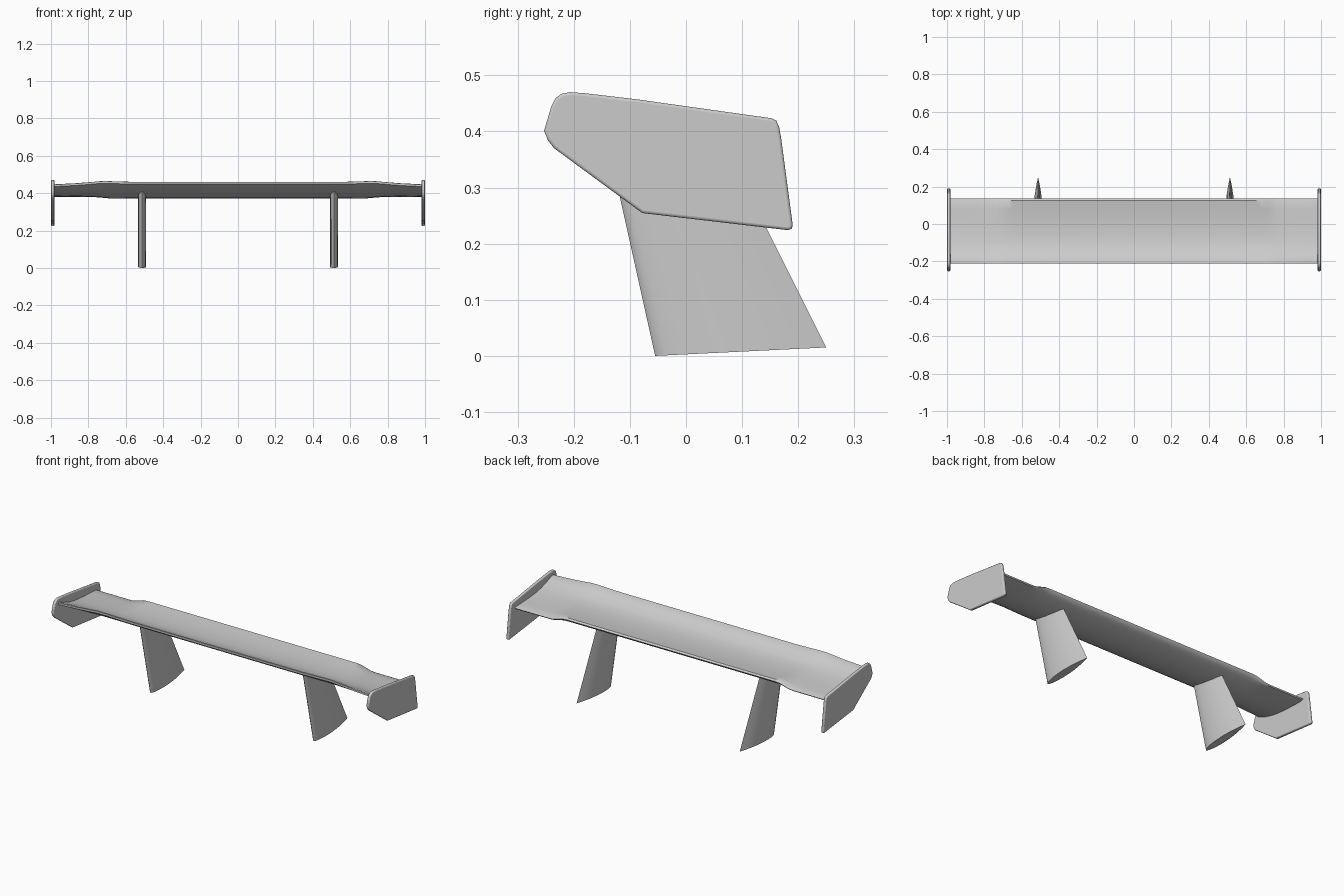
import bpy, bmesh, math

if "Cube" in bpy.data.objects:
    bpy.data.objects.remove(bpy.data.objects["Cube"])


def finish(name, bm):
    bmesh.ops.recalc_face_normals(bm, faces=bm.faces)
    me = bpy.data.meshes.new(name)
    bm.to_mesh(me)
    bm.free()
    ob = bpy.data.objects.new(name, me)
    bpy.context.collection.objects.link(ob)
    return ob


def smooth(ob, angle):
    bpy.ops.object.select_all(action='DESELECT')
    ob.select_set(True)
    bpy.context.view_layer.objects.active = ob
    bpy.ops.object.shade_smooth_by_angle(angle=math.radians(angle))


def loft(name, rings):
    """Skin a list of equal-length closed rings and cap both ends."""
    bm = bmesh.new()
    rows = [[bm.verts.new(p) for p in r] for r in rings]
    n = len(rows[0])
    for a, b in zip(rows, rows[1:]):
        for i in range(n):
            j = (i + 1) % n
            bm.faces.new((a[i], a[j], b[j], b[i]))
    bm.faces.new(rows[0])
    bm.faces.new(rows[-1])
    return finish(name, bm)


# Wing: (y, z at the tips, z in the middle) around the section
section = [(.135, .387, .408), (.125, .391, .415), (.08, .393, .410),
           (.02, .396, .405), (-.05, .402, .406), (-.10, .411, .412),
           (-.13, .420, .421), (-.17, .433, .440), (-.203, .447, .460),
           (-.21, .445, .459), (-.21, .435, .448), (-.18, .421, .427),
           (-.145, .408, .408), (-.10, .396, .389), (-.05, .388, .377),
           (.01, .383, .372), (.07, .380, .377), (.115, .379, .390),
           (.13, .381, .400)]
# (x, blend to middle shape at rear edge, same at front edge)
stations = [(.986, 0, 0), (.86, 0, .5), (.765, 0, 1.1), (.74, .12, 1.3),
            (.71, .55, 1.35), (.68, .92, 1.3), (.65, 1, 1.2), (.55, 1, 1)]
stations = [(-x, b, f) for x, b, f in stations] + stations[::-1]
rings = []
for x, back, front in stations:
    ring = []
    for y, tip, mid in section:
        s = (.135 - y) / .345
        w = back + (front - back) * s
        ring.append((x, y, tip + (mid - tip) * w))
    rings.append(ring)
smooth(loft("wing", rings), 40)

# Struts: leaning, pointed aerofoil section between foot and wing
half = [(0, 0), (.02, .006), (.07, .012), (.17, .018), (.32, .022),
        (.5, .022), (.68, .018), (.85, .010), (1, 0)]
outline = half + [(t, -w) for t, w in half[-2:0:-1]]
ends = [((-.055, 0), (.25, .015)), ((-.147, .414), (.062, .390))]
for side, label in ((-1, "left"), (1, "right")):
    rings = [[(side * .513 + w, a[0] + (b[0] - a[0]) * t, a[1] + (b[1] - a[1]) * t)
              for t, w in outline] for a, b in ends]
    smooth(loft(label + "_strut", rings), 40)

# End plates: rounded polygon with softened rims
plate = [(-.253, .401), (-.240, .445), (-.233, .459), (-.222, .467),
         (-.207, .470), (-.18, .468), (-.09, .4575), (.152, .4235), (.161, .419),
         (.166, .408), (.170, .385), (.190, .235), (.189, .227),
         (.182, .224), (-.078, .2545), (-.235, .370), (-.246, .384)]
for side, label in ((-1, "left"), (1, "right")):
    ob = loft(label + "_end_plate",
              [[(side * x, y, z) for y, z in plate] for x in (.982, .999)])
    bev = ob.modifiers.new("soft_rim", 'BEVEL')
    bev.width = .005
    bev.segments = 3
    bev.limit_method = 'ANGLE'
    bev.angle_limit = math.radians(60)
    smooth(ob, 40)
